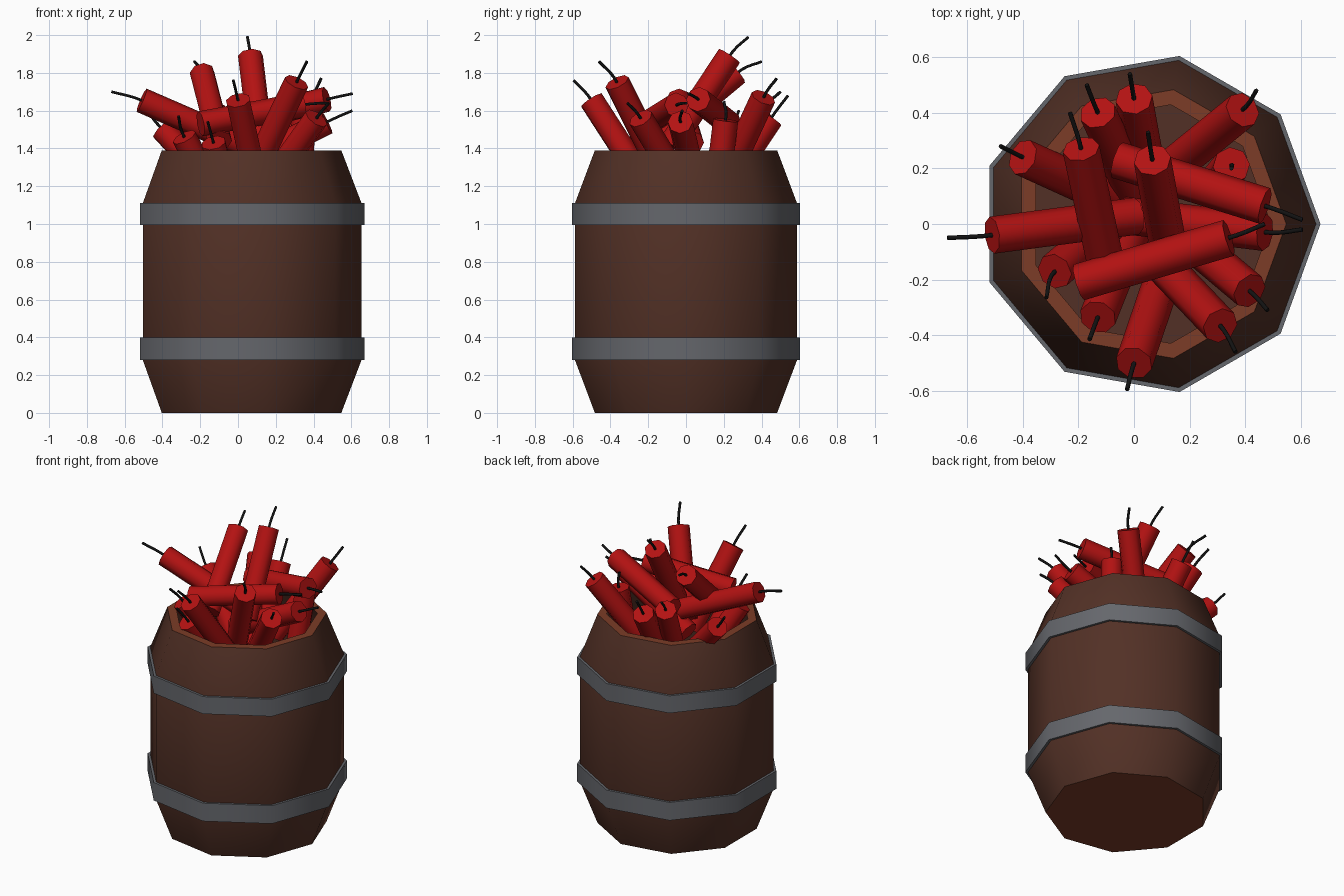
import bpy, bmesh, math
from mathutils import Vector

if "Cube" in bpy.data.objects:
    bpy.data.objects.remove(bpy.data.objects["Cube"])

CX = 0.057   # barrel axis sits slightly right of centre
SIDES = 9


def material(name, rgb):
    m = bpy.data.materials.new(name)
    m.diffuse_color = (*rgb, 1)
    m.use_nodes = True
    m.node_tree.nodes["Principled BSDF"].inputs["Base Color"].default_value = m.diffuse_color
    return m


WOOD = material("dark_wood", (0.085, 0.030, 0.019))
CUT = material("cut_wood", (0.20, 0.045, 0.020))
IRON = material("iron", (0.13, 0.135, 0.15))
RED = material("red_paper", (0.45, 0.006, 0.006))
BLACK = material("fuse_black", (0.006, 0.006, 0.006))


def smooth(obj, angle=45):
    bpy.ops.object.select_all(action='DESELECT')
    obj.select_set(True)
    bpy.context.view_layer.objects.active = obj
    bpy.ops.object.shade_smooth_by_angle(angle=math.radians(angle))


def lathe(name, profile, mats, closed=False, cut_bands=()):
    """Revolve (radius, z) points into a nine-sided shell."""
    bm = bmesh.new()
    rings = []
    for r, z in profile:
        rings.append([bm.verts.new((CX + r * math.cos(2 * math.pi * i / SIDES),
                                    r * math.sin(2 * math.pi * i / SIDES), z))
                      for i in range(SIDES)])
    n = len(rings)
    for k in range(n if closed else n - 1):
        a, b = rings[k], rings[(k + 1) % n]
        for i in range(SIDES):
            j = (i + 1) % SIDES
            f = bm.faces.new((a[i], a[j], b[j], b[i]))
            f.material_index = 1 if k in cut_bands else 0
    if not closed:
        bm.faces.new(rings[0][::-1]).material_index = 1
        bm.faces.new(rings[-1])
    bmesh.ops.recalc_face_normals(bm, faces=bm.faces)
    me = bpy.data.meshes.new(name)
    bm.to_mesh(me)
    bm.free()
    for m in mats:
        me.materials.append(m)
    obj = bpy.data.objects.new(name, me)
    bpy.context.collection.objects.link(obj)
    smooth(obj)


# Barrel: outer wall, rim, hollow inside and floor
lathe("barrel", [(0.49, 0), (0.597, 0.28), (0.597, 1.11), (0.49, 1.39),
                 (0.435, 1.39), (0.542, 1.11), (0.542, 0.28), (0.45, 0.06)],
      [WOOD, CUT], cut_bands=(3,))

# Iron hoops
for name, z0, z1 in (("lower_hoop", 0.28, 0.40), ("upper_hoop", 0.995, 1.11)):
    lathe(name, [(0.58, z0), (0.613, z0), (0.613, z1), (0.58, z1)], [IRON], closed=True)


def stick(index, head, direction, tip, length=0.57, radius=0.067):
    head, tip = Vector(head), Vector(tip)
    d = Vector(direction).normalized()
    # paper tube
    bpy.ops.mesh.primitive_cylinder_add(vertices=8, radius=radius, depth=length,
                                        location=head - d * length / 2)
    tube = bpy.context.object
    tube.name = f"stick_{index}"
    tube.rotation_euler = d.to_track_quat('Z', 'Y').to_euler()
    tube.data.materials.append(RED)
    smooth(tube, 50)
    # bent fuse from the cap centre to its tip
    cu = bpy.data.curves.new(f"fuse_{index}", 'CURVE')
    cu.dimensions = '3D'
    cu.bevel_depth = 0.008
    cu.bevel_resolution = 1
    cu.use_fill_caps = True
    cu.resolution_u = 5
    sp = cu.splines.new('BEZIER')
    sp.bezier_points.add(1)
    a, b = sp.bezier_points
    start = head - d * 0.01
    a.co, a.handle_left, a.handle_right = start, start - d * 0.05, start + d * 0.08
    b.co = tip
    b.handle_left = tip - (tip - head) * 0.3
    b.handle_right = tip + (tip - head) * 0.3
    cu.materials.append(BLACK)
    bpy.context.collection.objects.link(bpy.data.objects.new(f"fuse_{index}", cu))


# Sticks: head centre, pointing direction, fuse tip
STICKS = [
    ((-0.40, 0.24, 1.50), (-.66, .30, .69), (-0.48, 0.28, 1.60)),
    ((-0.13, 0.40, 1.60), (-.25, .55, .80), (-0.17, 0.50, 1.70)),
    ((0.00, 0.45, 1.56), (-.10, .55, .82), (-0.015, 0.54, 1.68)),
    ((0.39, 0.41, 1.67), (.16, .13, .28), (0.44, 0.48, 1.77)),
    ((0.35, 0.21, 1.55), (.10, .12, 1.0), (0.35, 0.20, 1.65)),
    ((0.066, 0.23, 1.89), (-.10, .55, .83), (0.05, 0.33, 1.99)),
    ((-0.19, 0.27, 1.80), (-.09, .42, .35), (-0.23, 0.40, 1.86)),
    ((-0.51, -0.04, 1.655), (-.53, -.07, .23), (-0.67, -0.05, 1.70)),
    ((0.47, 0.065, 1.66), (.53, -.165, .13), (0.605, 0.015, 1.69)),
    ((0.47, -0.03, 1.54), (.50, -.06, .25), (0.605, -0.02, 1.60)),
    ((0.34, -0.05, 1.63), (.54, .16, .10), (0.47, 0.00, 1.64)),
    ((0.415, -0.24, 1.56), (.50, -.42, .70), (0.48, -0.31, 1.64)),
    ((0.31, -0.365, 1.75), (.39, -.41, .82), (0.365, -0.46, 1.86)),
    ((0.00, -0.50, 1.655), (-.18, -.53, .82), (-0.025, -0.595, 1.76)),
    ((-0.13, -0.335, 1.43), (-.20, -.50, .80), (-0.16, -0.415, 1.54)),
    ((-0.285, -0.17, 1.46), (-.42, -.36, .82), (-0.315, -0.265, 1.57)),
]
for i, (head, direction, tip) in enumerate(STICKS, 1):
    stick(i, head, direction, tip)
